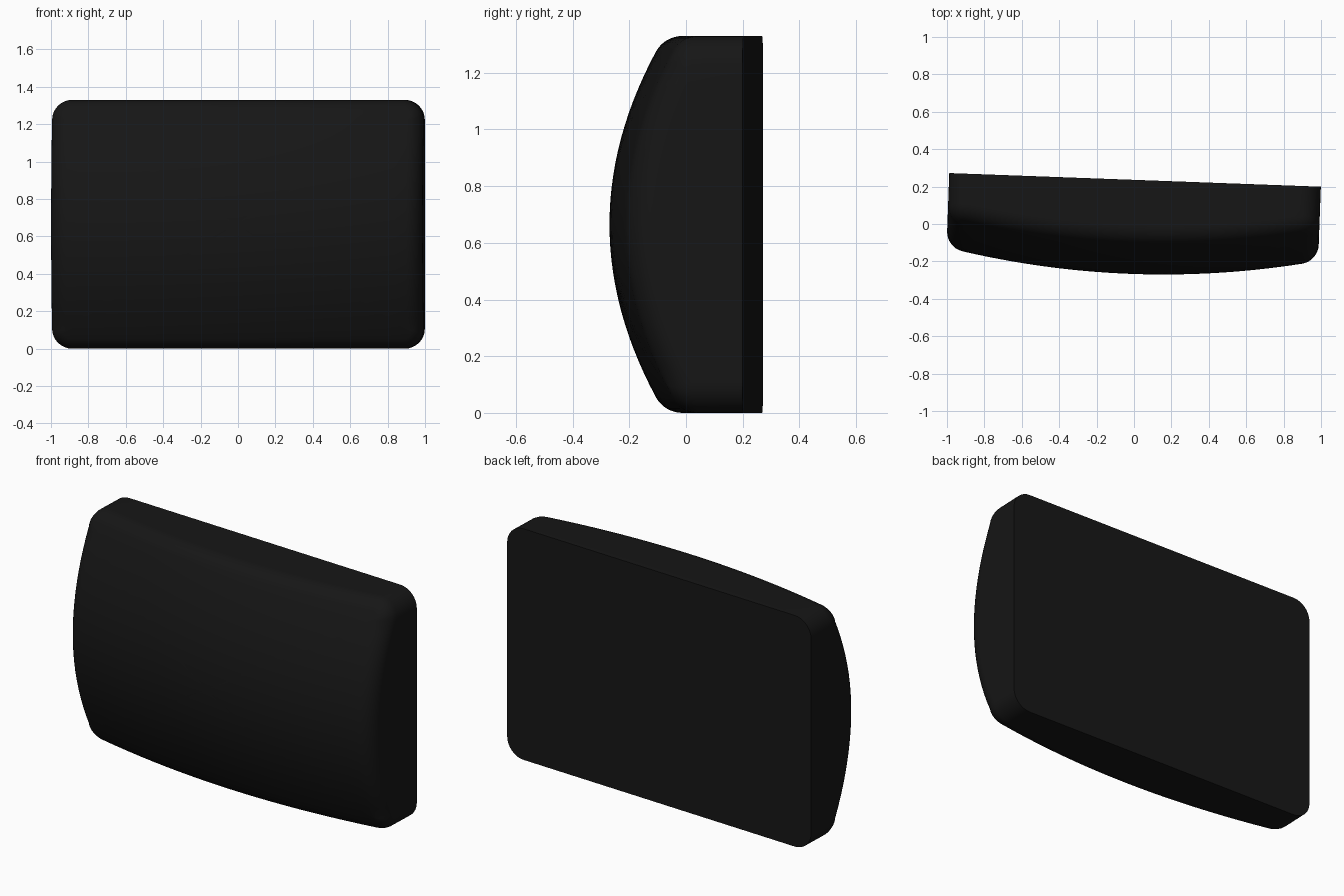
import bpy, bmesh
from math import sin, cos, atan, pi, radians
from mathutils import Vector

if "Cube" in bpy.data.objects:
    bpy.data.objects.remove(bpy.data.objects["Cube"])

W, H = 0.994, 0.665          # half width, half height
R = 0.107                    # corner and front-edge radius
BACK, PEAK = 0.236, -0.267   # flat back and crown of the front
BOW_X, BOW_Z = 0.105, 0.195  # how far the front falls away at the edges


def dome(p):
    return PEAK + BOW_X * (p.x / W) ** 2 + BOW_Z * (p.y / H) ** 2


def outline(side_steps=20, corner_steps=8):
    """Rounded rectangle as (point, outward normal) pairs."""
    pts = []
    corners = [(1, 1), (-1, 1), (-1, -1), (1, -1)]
    for i, (sx, sz) in enumerate(corners):
        c = Vector((sx * (W - R), sz * (H - R)))
        for k in range(corner_steps + 1):
            a = (i + k / corner_steps) * pi / 2
            n = Vector((cos(a), sin(a)))
            pts.append((c + n * R, n))
        nx, nz = corners[(i + 1) % 4]
        start = pts[-1][0]
        end = Vector((nx * (W - R), nz * (H - R))) + n * R
        for k in range(1, side_steps):
            pts.append((start.lerp(end, k / side_steps), n))
    return pts


bm = bmesh.new()
rim = outline()
FILLET, INNER = 8, 14
columns = []
for p, n in rim:
    # straight side wall, then a round tangent to the bowed front
    grad = Vector((2 * BOW_X * p.x / W ** 2, 2 * BOW_Z * p.y / H ** 2))
    turn = pi / 2 - atan(grad.dot(n))
    inner = p - n * R * (1 - cos(turn))
    centre_y = dome(inner) + R * sin(turn)
    col = [(p.x, BACK, p.y)]
    for k in range(FILLET + 1):
        t = turn * k / FILLET
        q = p - n * R * (1 - cos(t))
        col.append((q.x, centre_y - R * sin(t), q.y))
    # bowed front, shrinking towards the middle
    for k in range(1, INNER):
        q = inner * (1 - k / INNER)
        col.append((q.x, dome(q), q.y))
    columns.append([bm.verts.new(c) for c in col])

middle = bm.verts.new((0, PEAK, 0))
for i, a in enumerate(columns):
    b = columns[(i + 1) % len(columns)]
    for j in range(len(a) - 1):
        bm.faces.new((a[j], b[j], b[j + 1], a[j + 1]))
    bm.faces.new((a[-1], b[-1], middle))
bm.faces.new([c[0] for c in columns])   # flat back
bmesh.ops.recalc_face_normals(bm, faces=bm.faces)

mesh = bpy.data.meshes.new("curved_panel")
bm.to_mesh(mesh)
bm.free()
panel = bpy.data.objects.new("curved_panel", mesh)
bpy.context.collection.objects.link(panel)
panel.location = (-0.003, 0, H)
panel.rotation_euler.z = radians(-2.1)

mat = bpy.data.materials.new("black")
mat.diffuse_color = (0.008, 0.008, 0.008, 1)
mat.use_nodes = True
mat.node_tree.nodes["Principled BSDF"].inputs["Base Color"].default_value = mat.diffuse_color
mesh.materials.append(mat)

bpy.context.view_layer.objects.active = panel
panel.select_set(True)
bpy.ops.object.shade_smooth_by_angle(angle=radians(35))
